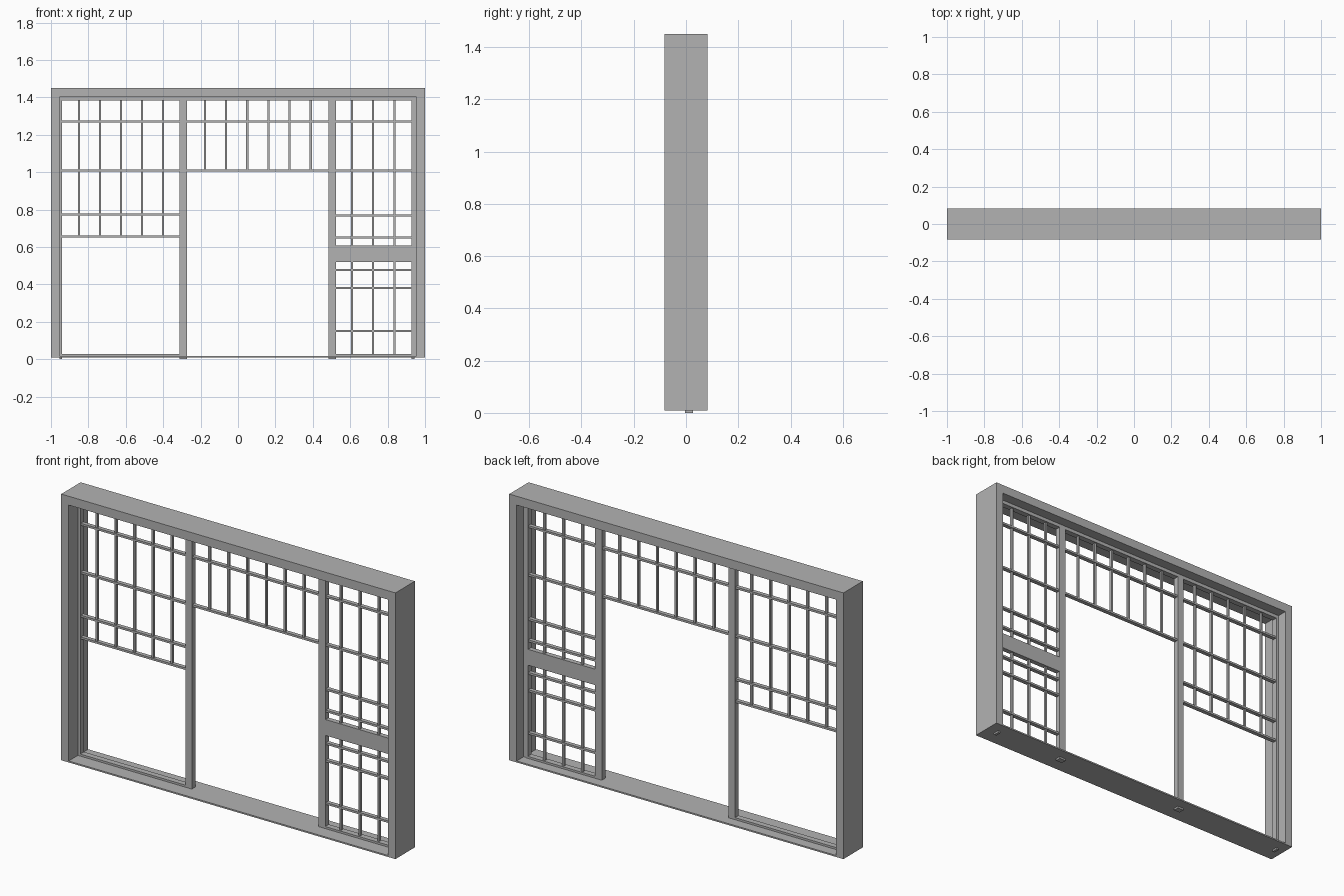
import bpy
import bmesh
from mathutils import Matrix, Vector

cube = bpy.data.objects.get("Cube")
if cube:
    bpy.data.objects.remove(cube, do_unlink=True)

grey = bpy.data.materials.new("plain grey")
grey.use_nodes = True
colour = (0.45, 0.45, 0.45, 1)
grey.diffuse_color = colour
grey.node_tree.nodes["Principled BSDF"].inputs["Base Color"].default_value = colour

DEPTH = 0.083             # half depth of the outer frame
FRONT, BACK = -0.004, 0.027   # partition plane
MID = (FRONT + BACK) / 2
SILL, SILL_TOP = 0.01, 0.018
HEAD = 1.383              # underside of the inner head rail


def boxes(name, extents):
    """One object made of axis-aligned boxes (x0, x1, y0, y1, z0, z1)."""
    bm = bmesh.new()
    for x0, x1, y0, y1, z0, z1 in extents:
        centre = Vector((x0 + x1, y0 + y1, z0 + z1)) / 2
        size = Matrix.Diagonal((x1 - x0, y1 - y0, z1 - z0, 1))
        bmesh.ops.create_cube(bm, size=1, matrix=Matrix.Translation(centre) @ size)
    mesh = bpy.data.meshes.new(name)
    bm.to_mesh(mesh)
    bm.free()
    mesh.materials.append(grey)
    obj = bpy.data.objects.new(name, mesh)
    bpy.context.collection.objects.link(obj)
    return obj


def lattice(name, x0, x1, z0, z1, count, heights):
    """Evenly spaced upright bars crossed by horizontal bars."""
    step = (x1 - x0) / (count + 1)
    w, d = 0.0055, 0.007
    bars = []
    for i in range(count):
        x = x0 + step * (i + 1)
        bars.append((x - w, x + w, MID - d, MID + d, z0, z1))
    for z in heights:
        bars.append((x0, x1, MID - 0.011, MID + 0.011, z - w, z + w))
    boxes(name, bars)


# Outer frame
boxes("head_frame", [(-1, 1, -DEPTH, DEPTH, 1.402, 1.45)])
boxes("right_jamb", [(-1, -0.955, -DEPTH, DEPTH, SILL, 1.402)])
boxes("left_jamb", [(0.955, 1, -DEPTH, DEPTH, SILL, 1.402)])
boxes("sill", [(-0.955, 0.955, -DEPTH, DEPTH, SILL, SILL_TOP)])

# Inner partition framing
boxes("head_rail", [(-0.955, 0.955, FRONT, BACK, HEAD, 1.402)])
boxes("right_stile", [(-0.955, -0.941, FRONT, BACK, 0, HEAD)])
boxes("left_stile", [(0.928, 0.943, FRONT, BACK, 0, HEAD)])
boxes("left_stile_packing", [(0.943, 0.955, FRONT + 0.004, BACK - 0.004, SILL_TOP, HEAD)])
boxes("right_post", [(-0.312, -0.274, FRONT, BACK, 0, HEAD)])
boxes("left_post", [(0.485, 0.525, FRONT, BACK, 0, HEAD)])
boxes("right_bottom_rail", [(-0.941, -0.312, FRONT, BACK, SILL_TOP, 0.029)])
boxes("left_bottom_rail", [(0.525, 0.928, FRONT, BACK, SILL_TOP, 0.029)])
boxes("left_middle_rail", [(0.525, 0.928, FRONT + 0.002, BACK - 0.002, 0.521, 0.607)])

# Lattice bars
shared = [1.27, 1.008]
lattice("right_lattice", -0.962, -0.29, 0.655, HEAD, 5, [])
lattice("right_lattice_crossbars", -0.941, -0.312, 0, 0, 0, shared + [0.773, 0.655])
lattice("centre_lattice", -0.29, 0.502, 1.008, HEAD, 6, [])
lattice("centre_lattice_crossbars", -0.274, 0.485, 0, 0, 0, shared)
lattice("left_lattice", 0.495, 0.95, 0.029, HEAD, 3, [])
lattice("left_lattice_crossbars", 0.525, 0.928, 0, 0, 0,
        shared + [0.768, 0.652, 0.476, 0.382, 0.152])
